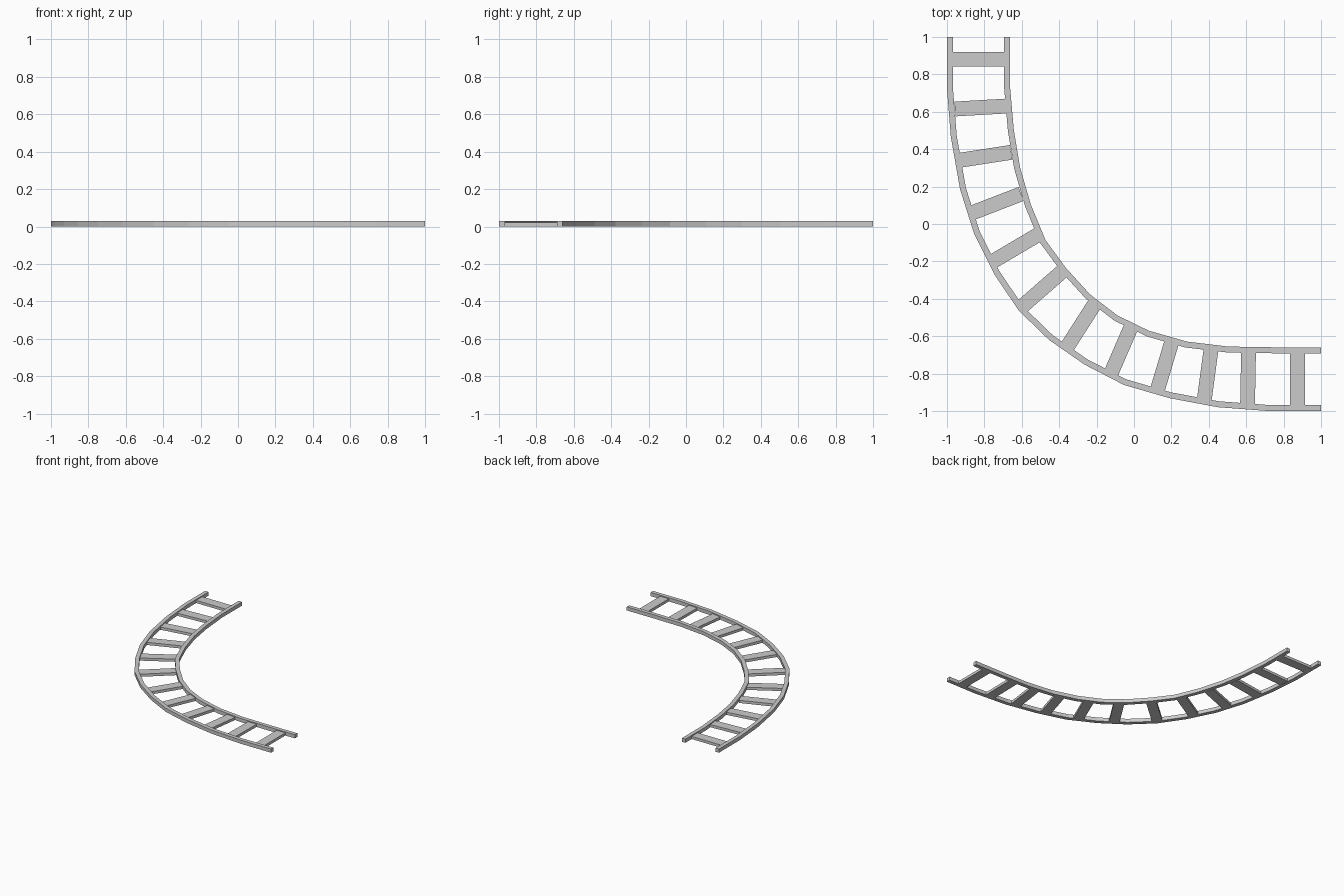
import bpy, bmesh, math
from mathutils import Vector

if "Cube" in bpy.data.objects:
    bpy.data.objects.remove(bpy.data.objects["Cube"])

RAIL_W, RAIL_H = 0.032, 0.03
TIE_W, TIE_H = 0.079, 0.022


def add_object(name, bm):
    bmesh.ops.recalc_face_normals(bm, faces=bm.faces)
    mesh = bpy.data.meshes.new(name)
    bm.to_mesh(mesh)
    bm.free()
    obj = bpy.data.objects.new(name, mesh)
    bpy.context.collection.objects.link(obj)
    return obj


def rail(name, path):
    """Sweep a rectangular section along a flat path with mitred corners."""
    pts = [Vector(p) for p in path]
    dirs = [(b - a).normalized() for a, b in zip(pts, pts[1:])]
    bm = bmesh.new()
    rings = []
    for i, p in enumerate(pts):
        d0, d1 = dirs[max(i - 1, 0)], dirs[min(i, len(dirs) - 1)]
        t = (d0 + d1).normalized()
        n = Vector((-t.y, t.x)) * (RAIL_W / 2 / t.dot(d0))
        a, b = p + n, p - n
        rings.append([bm.verts.new((q.x, q.y, z)) for q, z in
                      ((a, 0), (b, 0), (b, RAIL_H), (a, RAIL_H))])
    for r, s in zip(rings, rings[1:]):
        for k in range(4):
            j = (k + 1) % 4
            bm.faces.new((r[k], r[j], s[j], s[k]))
    bm.faces.new(rings[0])
    bm.faces.new(rings[-1])
    return add_object(name, bm)


def tie(name, x0, y0, x1, y1):
    """Flat plank spanning the two rails."""
    a, b = Vector((x0, y0, 0)), Vector((x1, y1, 0))
    d = b - a
    bm = bmesh.new()
    bmesh.ops.create_cube(bm, size=1)
    obj = add_object(name, bm)
    for v in obj.data.vertices:
        v.co = (v.co.x * (d.length + 0.014), v.co.y * TIE_W, (v.co.z + 0.5) * TIE_H)
    obj.location = (a + b) / 2
    obj.rotation_euler.z = math.atan2(d.y, d.x)


# Curved rails
rail("outer_rail", [(-.984, 1), (-.984, .73), (-.963, .468), (-.914, .19), (-.84, -.045),
                    (-.733, -.26), (-.604, -.452), (-.444, -.607), (-.257, -.737),
                    (-.048, -.845), (.193, -.915), (.449, -.963), (.727, -.984), (1, -.984)])
rail("inner_rail", [(-.679, 1), (-.679, .74), (-.658, .5), (-.624, .297), (-.567, .1),
                    (-.487, -.094), (-.376, -.245), (-.246, -.388), (-.096, -.503),
                    (.075, -.586), (.278, -.644), (.503, -.671), (.754, -.675), (1, -.675)])

# Cross ties, each from outer end to inner end
ties = [(-.97, .88, -.695, .88), (-.95, .615, -.687, .63), (-.922, .342, -.663, .382),
        (-.861, .061, -.61, .158), (-.751, -.198, -.519, -.061), (-.596, -.439, -.39, -.259),
        (-.356, -.655, -.214, -.433), (-.12, -.791, -.016, -.551), (.128, -.877, .203, -.626),
        (.377, -.928, .412, -.668), (.607, -.958, .612, -.686), (.874, -.965, .874, -.69)]
for i, t in enumerate(ties):
    tie(f"cross_tie_{i + 1}", *t)
